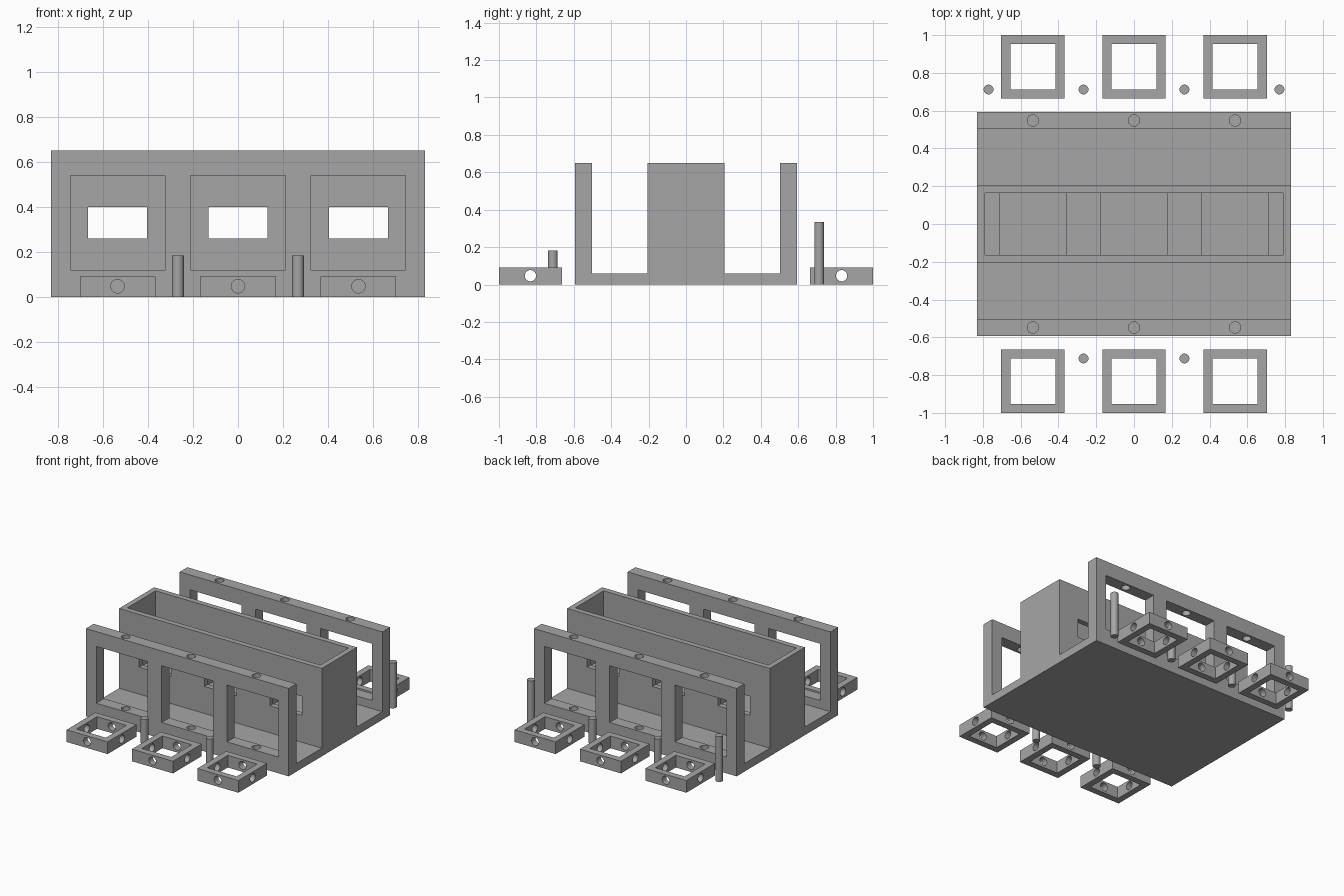
import bpy
from math import pi, radians

if "Cube" in bpy.data.objects:
    bpy.data.objects.remove(bpy.data.objects["Cube"], do_unlink=True)

grey = bpy.data.materials.new("plain grey")
GREY = (0.38, 0.38, 0.38, 1)
grey.diffuse_color = GREY
grey.use_nodes = True
grey.node_tree.nodes["Principled BSDF"].inputs["Base Color"].default_value = GREY

BAYS = (-0.535, 0, 0.535)
RAIL_Y = 0.548
HOLE_R = 0.03


def finish(ob, name):
    ob.name = name
    ob.data.materials.clear()
    ob.data.materials.append(grey)
    return ob


def box(name, x0, x1, y0, y1, z0, z1):
    bpy.ops.mesh.primitive_cube_add(
        size=1, location=((x0 + x1) / 2, (y0 + y1) / 2, (z0 + z1) / 2))
    ob = bpy.context.object
    ob.scale = (x1 - x0, y1 - y0, z1 - z0)
    bpy.ops.object.transform_apply(location=False, rotation=False, scale=True)
    return finish(ob, name)


def rod(name, centre, radius, length, rotation=(0, 0, 0)):
    bpy.ops.mesh.primitive_cylinder_add(
        vertices=32, radius=radius, depth=length, location=centre, rotation=rotation)
    return finish(bpy.context.object, name)


def smooth(ob):
    bpy.ops.object.select_all(action='DESELECT')
    ob.select_set(True)
    bpy.context.view_layer.objects.active = ob
    bpy.ops.object.shade_smooth_by_angle(angle=radians(30))


def cut(ob, cutters):
    for cutter in cutters:
        mod = ob.modifiers.new("cut", 'BOOLEAN')
        mod.operation = 'DIFFERENCE'
        mod.solver = 'EXACT'
        mod.object = cutter
        bpy.context.view_layer.objects.active = ob
        bpy.ops.object.modifier_apply(modifier=mod.name)
        bpy.data.objects.remove(cutter, do_unlink=True)
    smooth(ob)


# Base plate between the side panels
box("base_plate", -0.83, 0.83, -0.503, 0.503, 0, 0.06)

# Long central trough: open top, three pockets, a window pair at each pocket
trough = box("central_trough", -0.83, 0.83, -0.205, 0.205, 0.06, 0.65)
cutters = [box("cutter", -0.79, 0.79, -0.165, 0.165, 0.42, 0.75)]
for x in BAYS:
    cutters.append(box("cutter", x - 0.175, x + 0.175, -0.165, 0.165, 0.22, 0.5))
    cutters.append(box("cutter", x - 0.131, x + 0.131, -0.3, 0.3, 0.26, 0.4))
cut(trough, cutters)

for side, label in ((-1, "front"), (1, "back")):
    # Windowed side panel with pin holes through both rails
    y0, y1 = sorted((side * 0.503, side * 0.593))
    panel = box(label + "_panel", -0.83, 0.83, y0, y1, 0, 0.65)
    cutters = []
    for x in BAYS:
        cutters.append(box("cutter", x - 0.21, x + 0.21, y0 - 0.1, y1 + 0.1, 0.12, 0.54))
        cutters.append(rod("cutter", (x, side * RAIL_Y, 0.38), HOLE_R, 0.7))
    cut(panel, cutters)

    # Small square frames drilled along both axes
    for i, x in enumerate(BAYS):
        y = side * 0.832
        frame = box(f"{label}_frame_{i + 1}", x - 0.168, x + 0.168,
                    y - 0.168, y + 0.168, 0, 0.09)
        cut(frame, [
            box("cutter", x - 0.12, x + 0.12, y - 0.12, y + 0.12, -0.1, 0.2),
            rod("cutter", (x, y, 0.047), HOLE_R, 0.5, (pi / 2, 0, 0)),
            rod("cutter", (x, y, 0.047), HOLE_R, 0.5, (0, pi / 2, 0)),
        ])

    # Short loose pins between the frames
    for x in (-0.267, 0.267):
        smooth(rod(label + "_short_pin", (x, side * 0.712, 0.0915), 0.026, 0.183))

# Tall loose pins at the back corners
for x in (-0.77, 0.77):
    smooth(rod("back_tall_pin", (x, 0.712, 0.1675), 0.026, 0.335))
